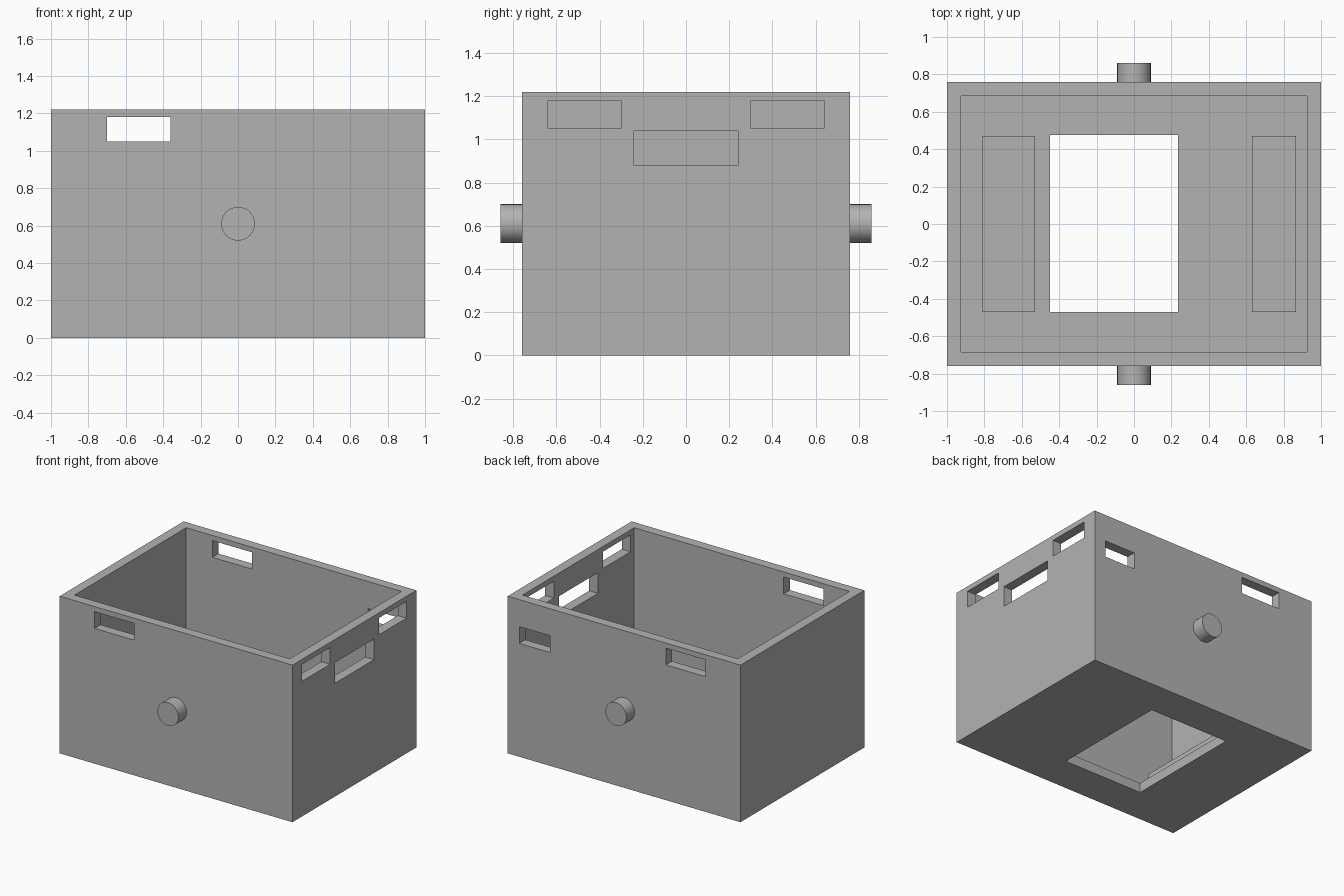
import bpy
import bmesh
from mathutils import Matrix

if "Cube" in bpy.data.objects:
    bpy.data.objects.remove(bpy.data.objects["Cube"], do_unlink=True)

grey = bpy.data.materials.new("plain grey")
grey.use_nodes = True
colour = (0.45, 0.45, 0.45, 1)
grey.diffuse_color = colour
grey.node_tree.nodes["Principled BSDF"].inputs["Base Color"].default_value = colour


def finish(name, bm):
    mesh = bpy.data.meshes.new(name)
    bm.to_mesh(mesh)
    bm.free()
    mesh.materials.append(grey)
    obj = bpy.data.objects.new(name, mesh)
    bpy.context.collection.objects.link(obj)
    return obj


def box(name, x, y, z):
    """Box spanning the given (low, high) ranges."""
    bm = bmesh.new()
    size = [b - a for a, b in (x, y, z)]
    centre = [(a + b) / 2 for a, b in (x, y, z)]
    bmesh.ops.create_cube(bm, size=1, matrix=Matrix.Translation(centre) @ Matrix.Diagonal((*size, 1)))
    return finish(name, bm)


W, D, H, T = 1.0, 0.76, 1.22, 0.075
body = box("box_body", (-W, W), (-D, D), (0, H))

# Cavity, floor opening and wall slots
upper = (1.05, 1.18)
right_wall = (W - 0.2, W + 0.1)
back_wall = (D - 0.2, D + 0.1)
openings = {
    "cavity": ((T - W, W - T), (T - D, D - T), (T, H + 0.1)),
    "floor_opening": ((-0.45, 0.235), (-0.47, 0.475), (-0.1, 0.2)),
    "long_slots": ((-0.7, -0.36), (-D - 0.1, D + 0.1), upper),
    "back_slot": ((0.635, 0.9), back_wall, (0.88, 1.01)),
    "side_slot_front": (right_wall, (-0.64, -0.3), upper),
    "side_slot_back": (right_wall, (0.3, 0.64), upper),
    "side_slot_middle": (right_wall, (-0.24, 0.24), (0.88, 1.04)),
}
for name, ranges in openings.items():
    cutter = box(name + "_cutter", *ranges)
    cutter.hide_render = True
    cut = body.modifiers.new(name, 'BOOLEAN')
    cut.operation, cut.solver, cut.object = 'DIFFERENCE', 'EXACT', cutter
    bpy.context.view_layer.objects.active = body
    bpy.ops.object.modifier_apply(modifier=name)
    bpy.data.objects.remove(cutter, do_unlink=True)

# Raised pads on the floor
for name, x in (("left_floor_pad", (0.63, 0.865)), ("right_floor_pad", (-0.81, -0.53))):
    box(name, x, (-0.47, 0.47), (T - 0.01, 0.18))

# Round pegs on the front and back
for name, side in (("front_peg", -1), ("back_peg", 1)):
    bm = bmesh.new()
    place = Matrix.Translation((0, side * (D + 0.045), 0.61)) @ Matrix.Rotation(1.5708, 4, 'X')
    bmesh.ops.create_cone(bm, cap_ends=True, segments=48, radius1=0.09, radius2=0.09,
                          depth=0.11, matrix=place)
    peg = finish(name, bm)
    bpy.ops.object.select_all(action='DESELECT')
    peg.select_set(True)
    bpy.context.view_layer.objects.active = peg
    bpy.ops.object.shade_smooth_by_angle()
